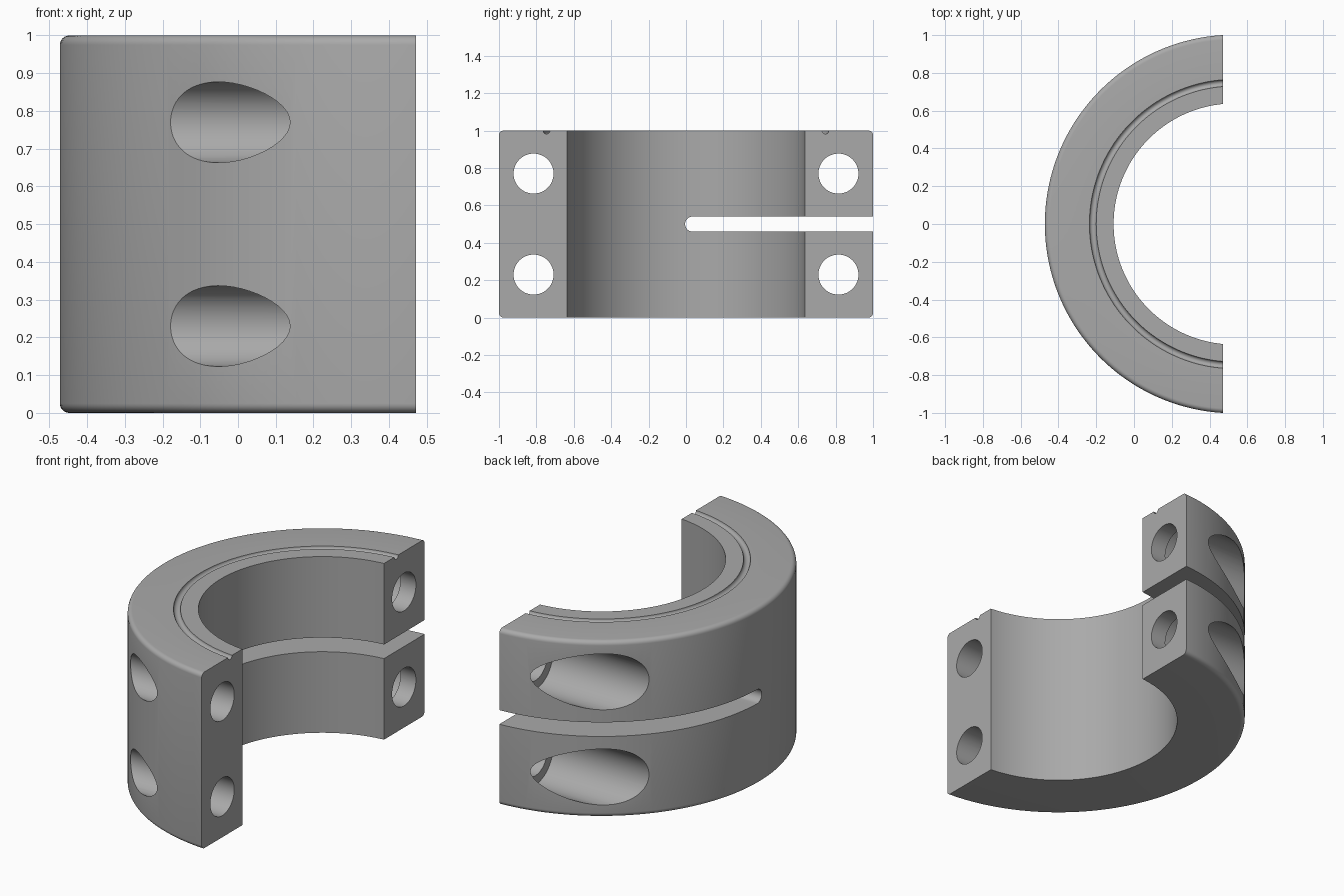
import bpy, bmesh, math
from mathutils import Matrix, Vector

cube = bpy.data.objects.get("Cube")
if cube:
    bpy.data.objects.remove(cube, do_unlink=True)

AXIS_X = 0.53        # centre of the ring
CUT_X = 0.472        # flat clamping faces
OUTER, INNER = 1.002, 0.638
FILLET = 0.025
GROOVE_R, GROOVE = 0.748, 0.018
BOLT_Y, BOLT_Z = 0.815, (0.23, 0.77)

steel = bpy.data.materials.new("grey steel")
steel.use_nodes = True
colour = (0.4, 0.4, 0.4, 1)
steel.diffuse_color = colour
steel.node_tree.nodes["Principled BSDF"].inputs["Base Color"].default_value = colour


def make_object(name, bm):
    bmesh.ops.recalc_face_normals(bm, faces=bm.faces)
    mesh = bpy.data.meshes.new(name)
    bm.to_mesh(mesh)
    bm.free()
    mesh.materials.append(steel)
    obj = bpy.data.objects.new(name, mesh)
    bpy.context.collection.objects.link(obj)
    return obj


def arc(cx, cy, radius, start, end, steps):
    angles = [math.radians(start + (end - start) * i / steps) for i in range(steps + 1)]
    return [(cx + radius * math.cos(a), cy + radius * math.sin(a)) for a in angles]


def prism(name, outline, x0, x1):
    """Extrude a (y, z) outline along x."""
    bm = bmesh.new()
    face = bm.faces.new([bm.verts.new((x0, y, z)) for y, z in outline])
    moved = bmesh.ops.extrude_face_region(bm, geom=[face])["geom"]
    verts = [v for v in moved if isinstance(v, bmesh.types.BMVert)]
    bmesh.ops.translate(bm, verts=verts, vec=(x1 - x0, 0, 0))
    return make_object(name, bm)


def cut(target, cutter):
    cutter.hide_render = True
    mod = target.modifiers.new("cut", "BOOLEAN")
    mod.operation = "DIFFERENCE"
    mod.solver = "EXACT"
    mod.object = cutter
    bpy.context.view_layer.objects.active = target
    bpy.ops.object.modifier_apply(modifier=mod.name)
    bpy.data.objects.remove(cutter, do_unlink=True)


# Ring: section with rounded outer edges and a half-round groove on top
section = [(INNER, 0)]
section += arc(OUTER - FILLET, FILLET, FILLET, -90, 0, 6)
section += arc(OUTER - FILLET, 1 - FILLET, FILLET, 0, 90, 6)
section += arc(GROOVE_R, 1, GROOVE, 0, -180, 10)
section += [(INNER, 1)]

bm = bmesh.new()
STEPS = 180
rings = []
for i in range(STEPS):
    turn = Matrix.Rotation(math.tau * i / STEPS, 3, "Z")
    rings.append([bm.verts.new(turn @ Vector((r, 0, z)) + Vector((AXIS_X, 0, 0)))
                  for r, z in section])
for i, ring in enumerate(rings):
    following = rings[(i + 1) % STEPS]
    for j in range(len(section)):
        k = (j + 1) % len(section)
        bm.faces.new((ring[j], following[j], following[k], ring[k]))
collar = make_object("half_collar", bm)

# Flat clamping faces
cut(collar, prism("half_cutter", [(-2, -1), (2, -1), (2, 2), (-2, 2)], CUT_X, 2))

# Slot with a round end, running to the back end
slot = arc(0.035, 0.5, 0.04, 90, 270, 16) + [(1.5, 0.46), (1.5, 0.54)]
cut(collar, prism("slot_cutter", slot, -1, 1))

# Bolt holes through both ends, with head recesses on the back end
for z in BOLT_Z:
    for y in (-BOLT_Y, BOLT_Y):
        cut(collar, prism("bolt_cutter", arc(y, z, 0.107, 0, 360, 48)[:-1], -1, 1))
    cut(collar, prism("recess_cutter", arc(BOLT_Y, z, 0.159, 0, 360, 64)[:-1], -1, 0.375))

# Smooth curved surfaces, sharp edges
bpy.ops.object.select_all(action="DESELECT")
collar.select_set(True)
bpy.context.view_layer.objects.active = collar
bpy.ops.object.shade_smooth_by_angle(angle=math.radians(30))
